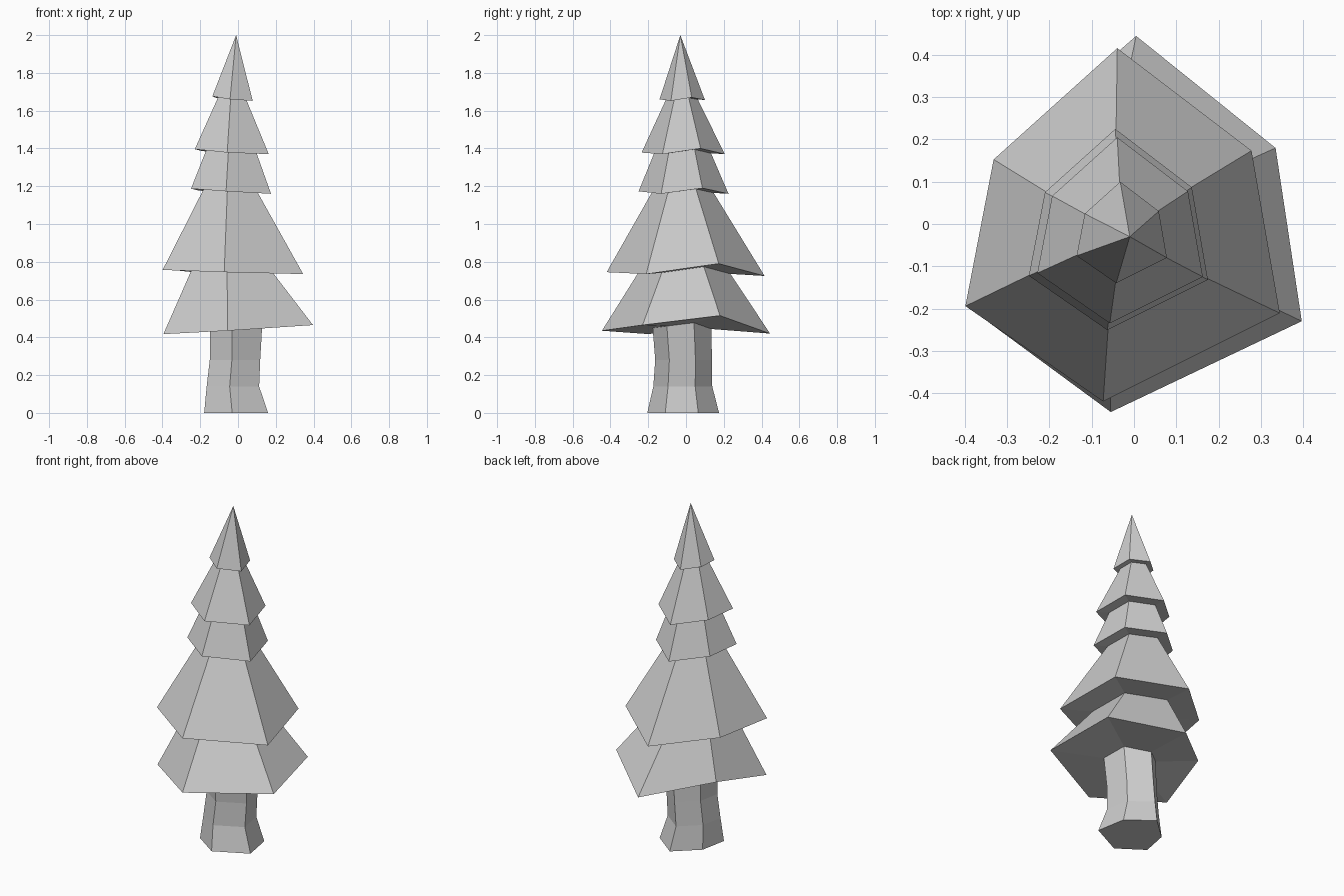
import bpy, bmesh
from mathutils import Vector

if "Cube" in bpy.data.objects:
    bpy.data.objects.remove(bpy.data.objects["Cube"])

# Irregular hexagon shared by every ring: back, right-back, right, front, left, left-back
HEX = [(-0.03, 1), (0.73, 0.42), (0.89, -0.5), (-0.11, -1), (-0.89, -0.46), (-0.73, 0.37)]


def ring(cx, cy, r, zs):
    return [Vector((cx + r * x, cy + r * y, z)) for (x, y), z in zip(HEX, zs)]


def inner(rim, k):
    """Shrunken copy of a rim, where the part below meets its underside."""
    c = sum(rim, Vector()) / 6
    return [c + (p - c) * k for p in rim]


def build(name, rings, apex=None, cap_bottom=False):
    bm = bmesh.new()
    rows = [[bm.verts.new(p) for p in r] for r in rings]
    for a, b in zip(rows, rows[1:]):
        for i in range(6):
            j = (i + 1) % 6
            bm.faces.new((a[j], a[i], b[i], b[j]))
    if apex:
        tip = bm.verts.new(apex)
        for i in range(6):
            bm.faces.new((rows[-1][(i + 1) % 6], rows[-1][i], tip))
    if cap_bottom:
        bm.faces.new(rows[0])
    mesh = bpy.data.meshes.new(name)
    bm.to_mesh(mesh)
    bm.free()
    bpy.context.collection.objects.link(bpy.data.objects.new(name, mesh))


# Branch rims, bottom to top, with uneven corner heights
rims = [
    ring(0.0, 0.0, 0.445, (0.42, 0.515, 0.465, 0.435, 0.417, 0.49)),
    ring(-0.027, -0.002, 0.418, (0.725, 0.79, 0.735, 0.745, 0.757, 0.755)),
    ring(-0.037, -0.013, 0.238, (1.16, 1.19, 1.16, 1.173, 1.187, 1.178)),
    ring(-0.033, -0.015, 0.22, (1.37, 1.40, 1.37, 1.378, 1.396, 1.387)),
    ring(-0.029, -0.02, 0.12, (1.657, 1.67, 1.652, 1.66, 1.676, 1.668)),
]
# Exact outline of the widest tier
for p, (x, y) in zip(rims[0], [(0.005, 0.445), (0.335, 0.18), (0.397, -0.23),
                               (-0.055, -0.445), (-0.395, -0.195), (-0.315, 0.165)]):
    p.x, p.y = x, y
necks = [inner(r, k) for r, k in zip(rims, (0.35, 0.58, 0.68, 0.68, 0.7))]
for p in necks[0]:
    p.x -= 0.008
    p.y -= 0.012

# Branch tiers: underside, slope, and a pointed tip on the last
for i, rim in enumerate(rims):
    if i < 4:
        build(f"branch_tier_{i + 1}", [necks[i], rim, necks[i + 1]])
    else:
        build("tree_top", [necks[i], rim], apex=(-0.01, -0.03, 2.0))

# Trunk with flared foot
build("trunk", [ring(-0.01, -0.015, 0.19, [0] * 6),
                ring(-0.027, -0.017, 0.156, [0.14] * 6),
                ring(-0.016, -0.013, 0.15, [0.28] * 6),
                necks[0]], cap_bottom=True)
